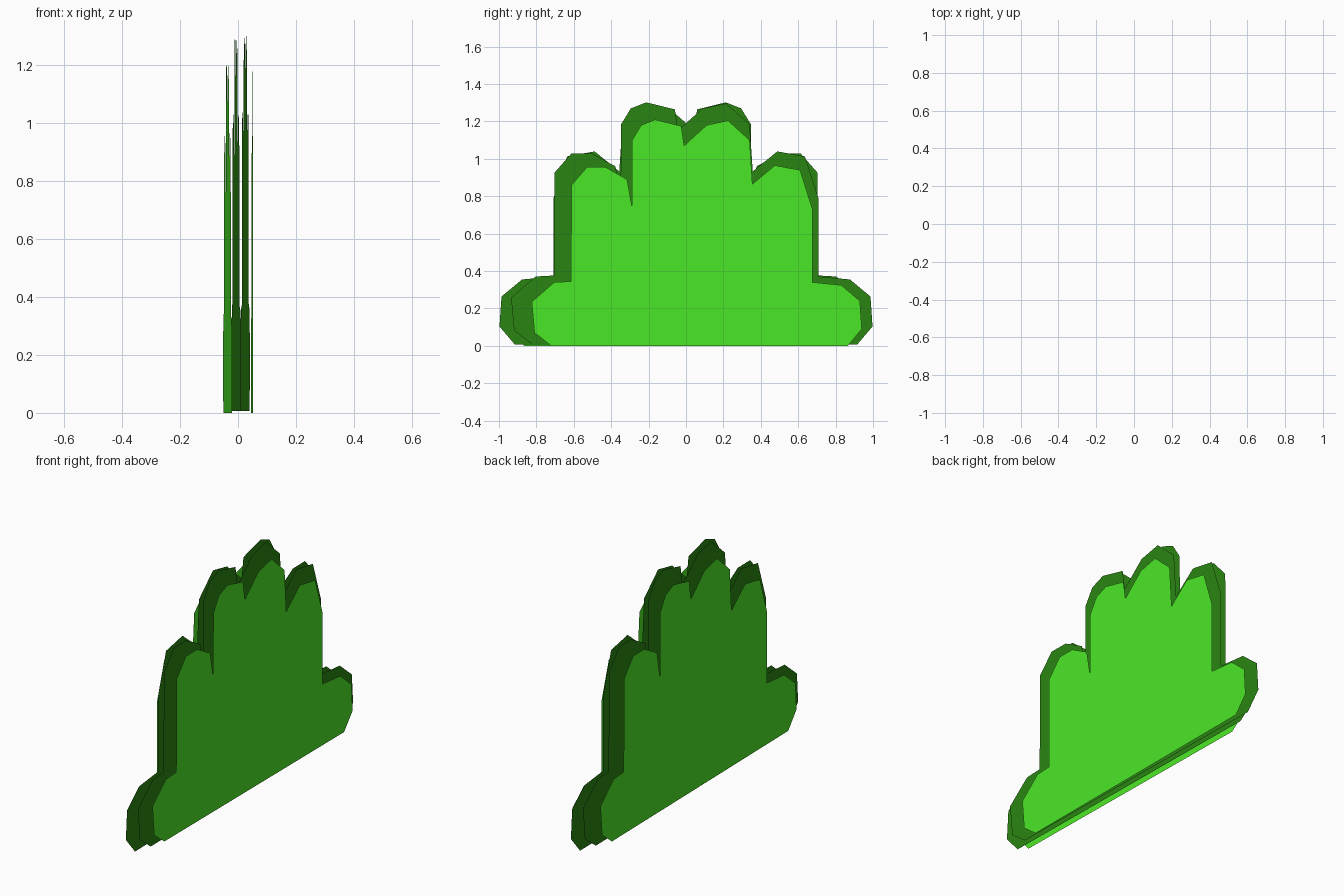
import bpy

if "Cube" in bpy.data.objects:
    bpy.data.objects.remove(bpy.data.objects["Cube"])

# Lobed bush outline as (y, z), standing on the ground
OUTLINE = [
    (-.72, 0), (-.81, .07), (-.825, .235), (-.705, .34), (-.615, .345),
    (-.612, .86), (-.53, .955), (-.43, .955), (-.315, .89), (-.29, .75),
    (-.288, 1.10), (-.24, 1.18), (-.165, 1.21), (-.025, 1.175), (-.01, 1.07),
    (.11, 1.18), (.225, 1.205), (.34, 1.10), (.355, .865), (.475, .965),
    (.61, .94), (.675, .735), (.675, .34), (.83, .325), (.93, .24),
    (.94, .09), (.865, 0),
]


def material(name, color):
    m = bpy.data.materials.new(name)
    m.diffuse_color = color
    m.use_nodes = True
    m.node_tree.nodes["Principled BSDF"].inputs["Base Color"].default_value = m.diffuse_color
    return m


light = material("light_leaf", (0.07, 0.80, 0.02, 1))
dark = material("dark_leaf", (0.023, 0.235, 0.006, 1))


def layer(name, x, lean, mat, large=False, flip=False):
    """One flat sheet of foliage; lean turns it slightly about the vertical."""
    side = -1 if flip else 1
    verts = []
    for y, z in OUTLINE:
        if large:
            y, z = 1.095 * y - 0.032, 1.07 * z + 0.007
        y *= side
        verts.append((x + lean * y, y, z))
    # Reversed outline makes each sheet face outwards on its own side
    order = list(range(len(verts)))[::-1]
    mesh = bpy.data.meshes.new(name)
    mesh.from_pydata(verts, [], [order])
    mesh.materials.append(mat)
    obj = bpy.data.objects.new(name, mesh)
    bpy.context.collection.objects.link(obj)
    return obj


# Light outer sheets, with larger dark sheets between them
layer("right_light_foliage", 0.049, -0.004, light)
layer("right_dark_foliage", 0.025, -0.017, dark, large=True)
layer("left_dark_foliage", -0.007, -0.017, dark, large=True, flip=True)
layer("left_light_foliage", -0.037, -0.018, light, flip=True)
